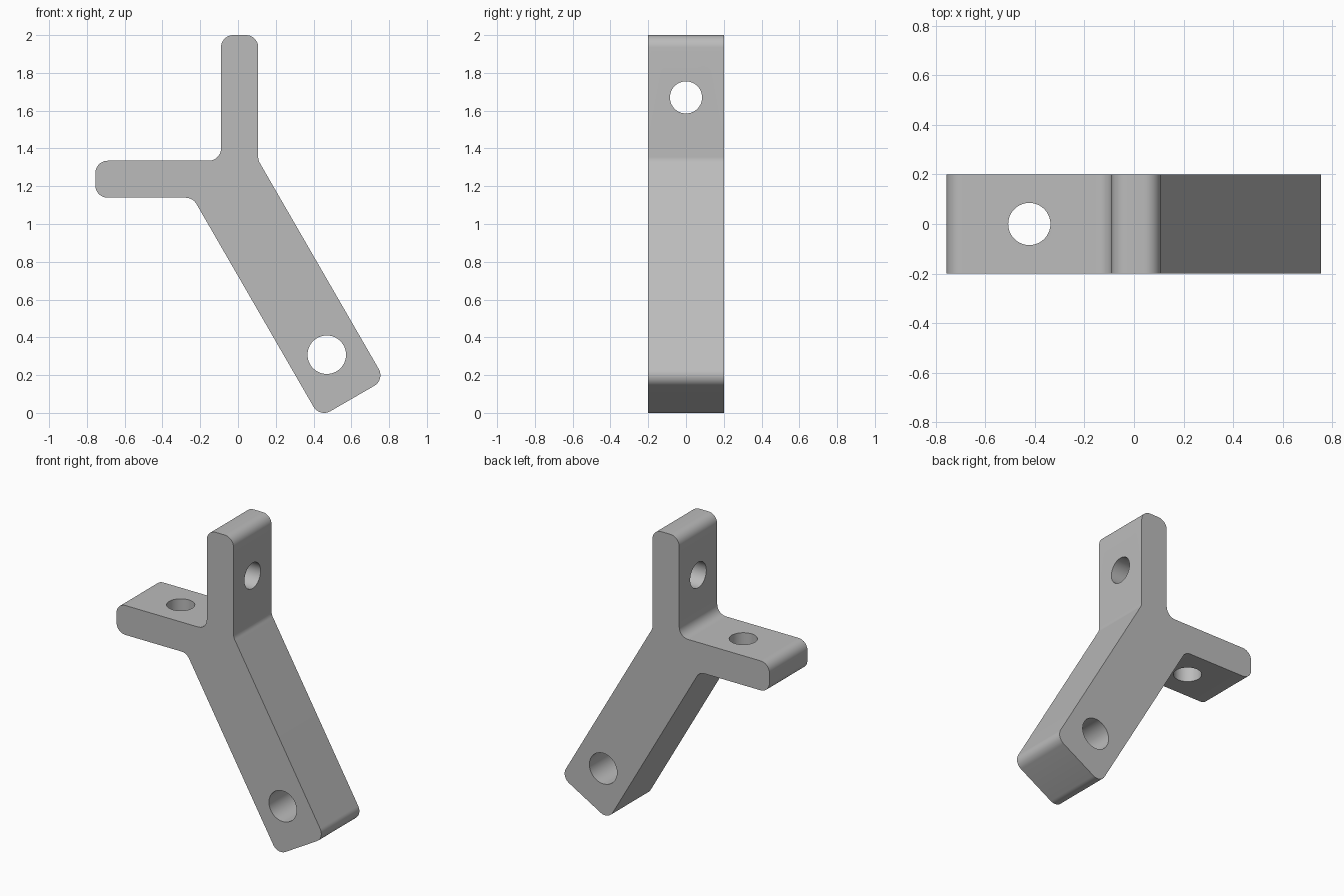
import bpy
import bmesh
import math
from mathutils import Vector

if "Cube" in bpy.data.objects:
    bpy.data.objects.remove(bpy.data.objects["Cube"])

DEPTH = 0.4
RADIUS = 0.065

grey = bpy.data.materials.new("plain grey")
grey.use_nodes = True
colour = (0.5, 0.5, 0.5, 1)
grey.diffuse_color = colour
grey.node_tree.nodes["Principled BSDF"].inputs["Base Color"].default_value = colour


def fillet(prev, corner, nxt, radius, steps=10):
    """Points of the arc that rounds a corner."""
    a, b = (prev - corner).normalized(), (nxt - corner).normalized()
    half = a.angle(b) / 2
    centre = corner + (a + b).normalized() * radius / math.sin(half)
    start = corner + a * radius / math.tan(half) - centre
    end = corner + b * radius / math.tan(half) - centre
    sweep = math.pi - 2 * half
    return [centre + (start * math.sin(sweep * (1 - i / steps))
                      + end * math.sin(sweep * i / steps)) / math.sin(sweep)
            for i in range(steps + 1)]


# Slanted leg: direction along it, direction across it, and its limits
along = Vector((math.sin(math.pi / 6), -math.cos(math.pi / 6)))
across = Vector((-along.y, along.x))
inner, outer, tip = 0.3625, 0.7615, 0.2368
arm_left, arm_right, shelf_low, shelf_high = -0.09, 0.107, 1.139, 1.335

corners = [
    Vector((arm_left, 2)),
    Vector((arm_right, 2)),
    Vector((arm_right, (outer - arm_right * across.x) / across.y)),
    across * outer + along * tip,
    across * inner + along * tip,
    Vector(((inner - shelf_low * across.y) / across.x, shelf_low)),
    Vector((-0.755, shelf_low)),
    Vector((-0.755, shelf_high)),
    Vector((arm_left, shelf_high)),
]
outline = []
for i, c in enumerate(corners):
    outline += fillet(corners[i - 1], c, corners[(i + 1) % len(corners)], RADIUS)

# Bracket body: the rounded outline extruded front to back
bm = bmesh.new()
face = bm.faces.new([bm.verts.new((p.x, -DEPTH / 2, p.y)) for p in outline])
extruded = bmesh.ops.extrude_face_region(bm, geom=[face])
moved = [v for v in extruded["geom"] if isinstance(v, bmesh.types.BMVert)]
bmesh.ops.translate(bm, verts=moved, vec=(0, DEPTH, 0))
bmesh.ops.recalc_face_normals(bm, faces=bm.faces)
mesh = bpy.data.meshes.new("bracket")
bm.to_mesh(mesh)
bm.free()
mesh.materials.append(grey)
bracket = bpy.data.objects.new("bracket", mesh)
bpy.context.collection.objects.link(bracket)


def drill(name, location, rotation, radius):
    """Cut a round bolt hole through the bracket."""
    bpy.ops.mesh.primitive_cylinder_add(vertices=64, radius=radius, depth=0.6,
                                        location=location, rotation=rotation)
    cutter = bpy.context.object
    cutter.name = name
    cutter.hide_render = True
    cutter.data.materials.append(grey)
    bpy.ops.object.select_all(action="DESELECT")
    bpy.context.view_layer.objects.active = bracket
    bracket.select_set(True)
    cut = bracket.modifiers.new(name, "BOOLEAN")
    cut.operation = "DIFFERENCE"
    cut.solver = "EXACT"
    cut.object = cutter
    bpy.ops.object.modifier_apply(modifier=cut.name)
    bpy.data.objects.remove(cutter)


# Bolt holes through the leg, the shelf and the upright arm
quarter = math.pi / 2
drill("leg_hole", (0.47, 0, 0.308), (quarter, 0, 0), 0.102)
drill("shelf_hole", (-0.422, 0, 1.237), (0, 0, 0), 0.085)
drill("arm_hole", (0.008, 0, 1.67), (0, quarter, 0), 0.085)

bpy.ops.object.shade_smooth_by_angle(angle=math.radians(30))
